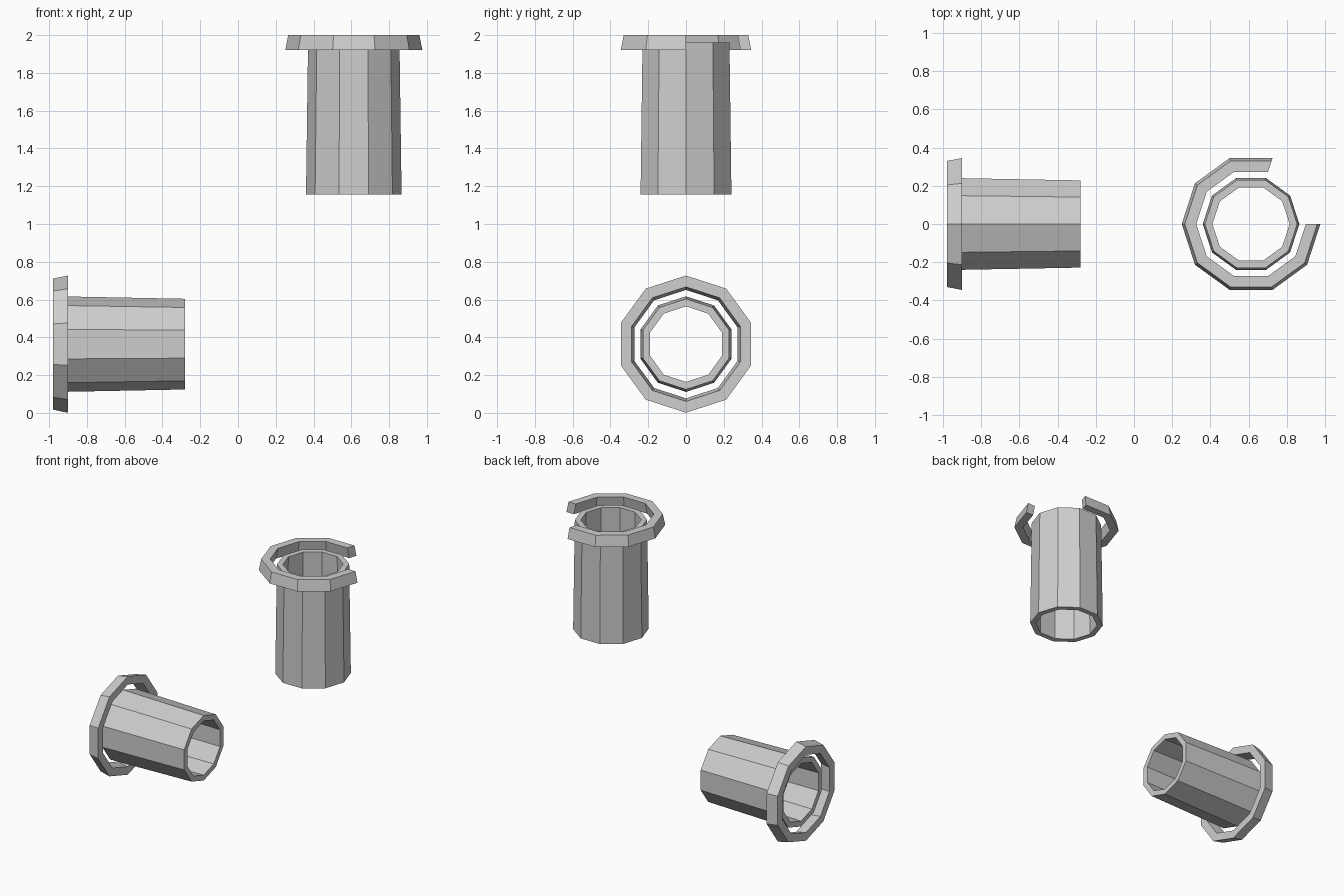
import bpy
import bmesh
from math import cos, sin, tau
from mathutils import Matrix, Vector

if "Cube" in bpy.data.objects:
    bpy.data.objects.remove(bpy.data.objects["Cube"])

SIDES = 10

grey = bpy.data.materials.new("light grey")
grey.use_nodes = True
COLOUR = (0.62, 0.62, 0.62, 1)
grey.diffuse_color = COLOUR
grey.node_tree.nodes["Principled BSDF"].inputs["Base Color"].default_value = COLOUR


def hollow_ring(name, section, place, first=0, segments=SIDES):
    """Sweep a closed (radius, height) section round the local z axis, capping a partial sweep."""
    bm = bmesh.new()
    closed = segments == SIDES
    loops = []
    for i in range(first, first + segments + (0 if closed else 1)):
        a = tau * i / SIDES
        loops.append([bm.verts.new((r * cos(a), r * sin(a), h)) for r, h in section])
    n = len(section)
    for i in range(segments):
        a, b = loops[i], loops[(i + 1) % len(loops)]
        for j in range(n):
            k = (j + 1) % n
            bm.faces.new((a[j], b[j], b[k], a[k]))
    if not closed:
        bm.faces.new(loops[0])
        bm.faces.new(loops[-1])
    bm.transform(place)
    bmesh.ops.recalc_face_normals(bm, faces=bm.faces)
    mesh = bpy.data.meshes.new(name)
    bm.to_mesh(mesh)
    bm.free()
    mesh.materials.append(grey)
    obj = bpy.data.objects.new(name, mesh)
    bpy.context.collection.objects.link(obj)
    return obj


def tube_section(r0, h0, r1, h1, wall):
    """Slanted wall from outer radius r0 at h0 to r1 at h1."""
    return [(r0, h0), (r1, h1), (r1 - wall, h1), (r0 - wall, h0)]


# Local frames: upright tube, and a tube lying along x with a corner on top
upright = Matrix.Translation((0.613, 0, 0))
lying = Matrix.Translation((0, 0, 0.364)) @ Matrix(
    ((0, 0, 1, 0), (0, 1, 0, 0), (-1, 0, 0, 0), (0, 0, 0, 1)))

# Upright tube with a broken collar (two segments missing)
hollow_ring("upright_tube", tube_section(0.253, 1.155, 0.242, 1.96, 0.04), upright)
hollow_ring("upright_broken_collar", tube_section(0.363, 1.92, 0.347, 2.0, 0.06),
            upright, first=2, segments=8)

# Lying tube with a whole collar
hollow_ring("lying_tube", tube_section(0.253, -0.94, 0.24, -0.28, 0.04), lying)
hollow_ring("lying_collar", tube_section(0.347, -0.98, 0.363, -0.90, 0.06), lying)
